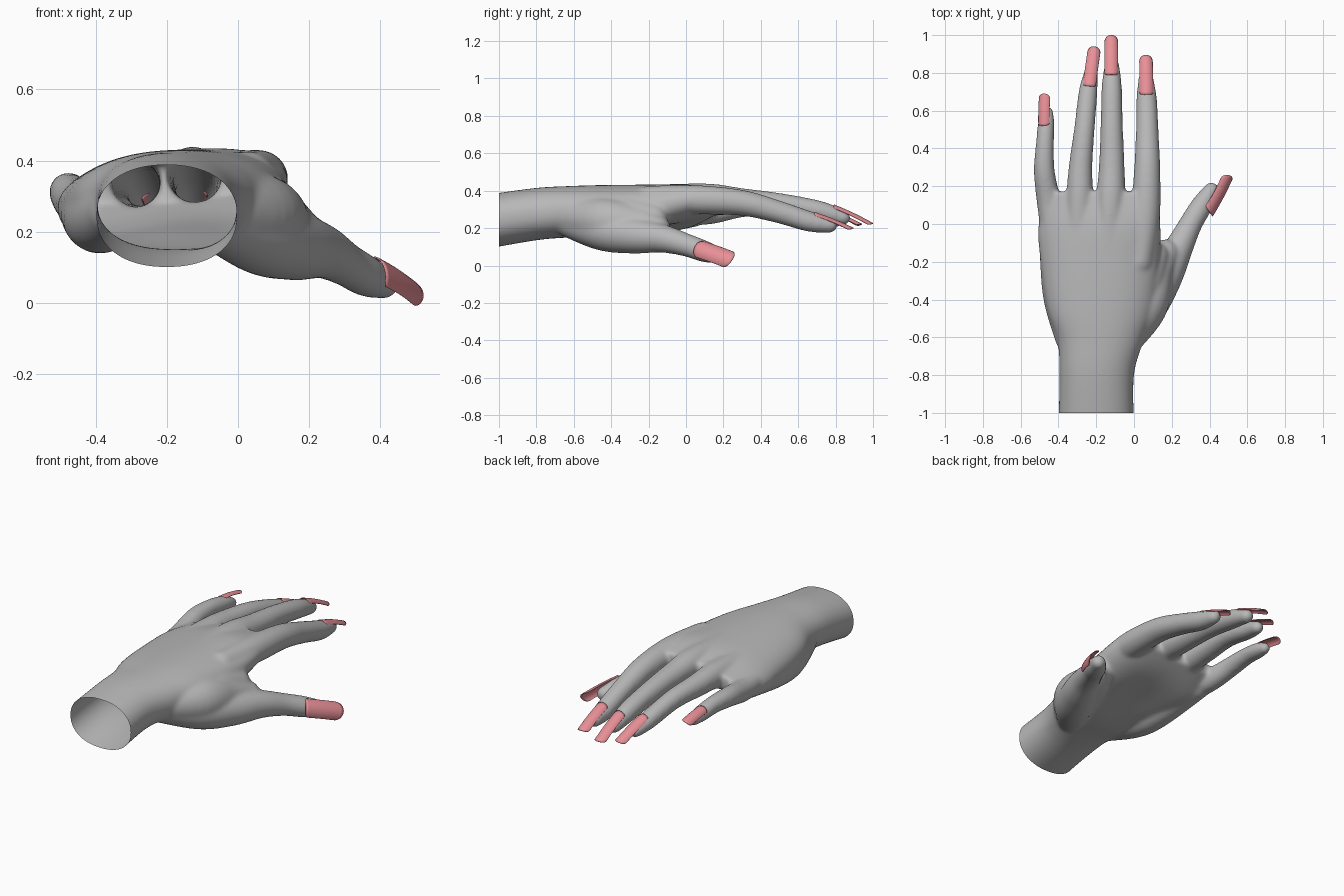
import bpy, bmesh, math
from mathutils import Vector

cube = bpy.data.objects.get("Cube")
if cube:
    bpy.data.objects.remove(cube, do_unlink=True)


def material(name, rgb):
    m = bpy.data.materials.new(name)
    m.use_nodes = True
    m.diffuse_color = (*rgb, 1)
    bsdf = m.node_tree.nodes["Principled BSDF"]
    bsdf.inputs["Base Color"].default_value = (*rgb, 1)
    bsdf.inputs["Roughness"].default_value = 0.6
    return m


skin = material("grey skin", (0.48, 0.48, 0.48))
polish = material("pink polish", (0.8, 0.28, 0.31))


def add_object(name, bm, mat):
    mesh = bpy.data.meshes.new(name)
    bm.to_mesh(mesh)
    bm.free()
    mesh.materials.append(mat)
    obj = bpy.data.objects.new(name, mesh)
    bpy.context.collection.objects.link(obj)
    return obj


def spline(keys, steps=6):
    """Catmull-Rom interpolation of tuples of any length."""
    padded = [keys[0]] + list(keys) + [keys[-1]]
    out = []
    for a, b, c, d in zip(padded, padded[1:], padded[2:], padded[3:]):
        for i in range(steps):
            t = i / steps
            out.append([q + 0.5 * t * (r - p + t * (2*p - 5*q + 4*r - s + t * (3*(q - r) + s - p)))
                        for p, q, r, s in zip(a, b, c, d)])
    out.append(list(keys[-1]))
    return out


def loft(bm, rings):
    """Closed tube through rings of points."""
    loops = [[bm.verts.new(p) for p in ring] for ring in rings]
    n = len(loops[0])
    for a, b in zip(loops, loops[1:]):
        for i in range(n):
            j = (i + 1) % n
            bm.faces.new((a[i], a[j], b[j], b[i]))
    bm.faces.new(loops[0][::-1])
    bm.faces.new(loops[-1])


def tube(bm, *keys, n=24):
    """Round limb through (x, y, z, radius) keys, ending in half spheres."""
    pts = spline(keys)
    centres = [Vector(p[:3]) for p in pts]
    path = []
    for i, (c, p) in enumerate(zip(centres, pts)):
        d = (centres[min(i + 1, len(pts) - 1)] - centres[max(i - 1, 0)]).normalized()
        path.append((c, d, p[3]))
    c0, d0, r0 = path[0]
    c1, d1, r1 = path[-1]
    angles = [math.pi / 2 * k / 6.2 for k in range(1, 7)]
    start = [(c0 - d0 * r0 * math.sin(a), d0, r0 * math.cos(a)) for a in reversed(angles)]
    end = [(c1 + d1 * r1 * math.sin(a), d1, r1 * math.cos(a)) for a in angles]
    rings = []
    for c, d, r in start + path + end:
        side = d.cross(Vector((0, 0, 1))).normalized()
        up = side.cross(d)
        rings.append([c + r * (math.cos(t) * side + math.sin(t) * up)
                      for t in (math.tau * i / n for i in range(n))])
    loft(bm, rings)


def finger(bm, size, *points):
    """Finger whose radius follows one shared taper from knuckle to tip."""
    taper = (.07, .077, .068, .059, .054, .04)
    tube(bm, *[(*p, size * r) for p, r in zip(points, taper)])


def palm_ring(y, x0, x1, top, bottom, tilt, cup, n=48):
    """Rounded section, tilted across the hand and hollowed underneath."""
    cx, hw = (x0 + x1) / 2, (x1 - x0) / 2
    cz, hh = (top + bottom) / 2, (top - bottom) / 2
    ring = []
    for i in range(n):
        c, s = math.cos(math.tau * i / n), math.sin(math.tau * i / n)
        u = math.copysign(abs(c) ** 0.9, c)
        v = math.copysign(abs(s) ** 0.9, s)
        if v < 0:
            v *= 1 - cup * (1 - u * u) ** 2
        ring.append((cx + hw * u, y, cz + hh * v + tilt * hw * u))
    return ring


# Palm and wrist: y, left edge, right edge, top, bottom, tilt, cup
palm = [
    (-1.06, -.4, 0, .38, .09, 0, 0),
    (-.8, -.395, 0, .415, .135, 0, 0),
    (-.62, -.405, .05, .425, .15, 0, 0),
    (-.45, -.46, .11, .43, .14, .02, .1),
    (-.2, -.495, .135, .43, .15, .07, .35),
    (0, -.505, .14, .425, .19, .12, .3),
    (.17, -.44, .11, .395, .285, .1, 0),
]
bm = bmesh.new()
loft(bm, [palm_ring(*p) for p in spline(palm)])

# Little, ring, middle and index fingers
finger(bm, .82, (-.42, -.15, .28), (-.45, .1, .28), (-.475, .28, .31),
       (-.472, .42, .315), (-.465, .53, .3), (-.458, .59, .285))
finger(bm, .93, (-.3, -.15, .34), (-.288, .12, .34), (-.283, .3, .335),
       (-.263, .5, .32), (-.243, .7, .27), (-.228, .8, .24))
finger(bm, 1.01, (-.14, -.2, .36), (-.125, .1, .362), (-.118, .3, .345),
       (-.118, .52, .325), (-.118, .72, .29), (-.117, .84, .255))
finger(bm, 1.02, (.03, -.2, .355), (.06, .05, .352), (.07, .3, .335),
       (.07, .5, .285), (.067, .66, .235), (.063, .77, .215))

# Thumb, its muscle and web, and the heel of the palm
tube(bm, (-.08, -.65, .24, .08), (.06, -.45, .185, .105), (.16, -.28, .16, .097),
     (.235, -.13, .145, .077), (.3, 0, .11, .062), (.36, .1, .075, .058), (.41, .18, .052, .042))
tube(bm, (-.08, -.65, .26, .09), (.05, -.44, .24, .125), (.11, -.26, .22, .1),
     (.165, -.155, .195, .075))
tube(bm, (-.02, -.5, .3, .08), (.06, -.32, .28, .09), (.11, -.17, .255, .075))
tube(bm, (-.34, -.6, .26, .08), (-.39, -.35, .235, .097), (-.44, .04, .27, .065))

bmesh.ops.recalc_face_normals(bm, faces=bm.faces)
hand = add_object("hand", bm, skin)

# Fuse the parts into one soft skin
fuse = hand.modifiers.new("fuse", 'REMESH')
fuse.mode = 'VOXEL'
fuse.voxel_size = 0.008
soften = hand.modifiers.new("soften", 'SMOOTH')
soften.factor = 0.5
soften.iterations = 30
bpy.context.view_layer.update()
depsgraph = bpy.context.evaluated_depsgraph_get()
fused = bpy.data.meshes.new_from_object(hand.evaluated_get(depsgraph))
hand.modifiers.clear()

# Cut the wrist open
bm = bmesh.new()
bm.from_mesh(fused)
bmesh.ops.bisect_plane(bm, geom=bm.verts[:] + bm.edges[:] + bm.faces[:],
                       plane_co=(0, -1, 0), plane_no=(0, 1, 0), clear_inner=True)
for f in bm.faces:
    f.smooth = True
    f.material_index = 0
bm.to_mesh(hand.data)
bm.free()
bpy.data.meshes.remove(fused)


def nail(name, base, tip, normal, width, n=14):
    """Long, gently curved plate with a rounded base and tip."""
    base, tip = Vector(base), Vector(tip)
    d = tip - base
    length = d.length
    d.normalize()
    side = d.cross(Vector(normal)).normalized()
    up = side.cross(d)
    bend = 0.95
    r = width / 2 / math.sin(bend)
    bm = bmesh.new()
    grid = []
    for j in range(n + 1):
        v = math.sin((j / n - 0.5) * math.pi * 0.98)
        inset = width * 0.45 * (1 - math.sqrt(1 - v * v))
        arch = r * (math.cos(bend * v) - 1)
        row = []
        for i in range(n + 1):
            u = i / n
            along = inset * 0.5 + u * (length - 1.5 * inset)
            lift = arch + 0.004 * math.sin(math.pi * u)
            row.append(bm.verts.new(base + d * along + side * r * math.sin(bend * v) + up * lift))
        grid.append(row)
    for a, b in zip(grid, grid[1:]):
        for i in range(n):
            bm.faces.new((a[i], a[i + 1], b[i + 1], b[i])).smooth = True
    bmesh.ops.recalc_face_normals(bm, faces=bm.faces)
    obj = add_object(name, bm, polish)
    thick = obj.modifiers.new("thickness", 'SOLIDIFY')
    thick.thickness = 0.004
    thick.offset = 0


# Nails
nail("little_nail", (-.482, .52, .343), (-.478, .69, .315), (-.35, 0, 1), .06)
nail("ring_nail", (-.239, .73, .314), (-.21, .94, .222), (-.1, 0, 1), .066)
nail("middle_nail", (-.12, .79, .325), (-.12, 1, .225), (0, 0, 1), .068)
nail("index_nail", (.066, .685, .285), (.063, .895, .2), (0, 0, 1), .068)
nail("thumb_nail", (.41, .05, .105), (.517, .25, .035), (.75, -.33, .5), .1)
